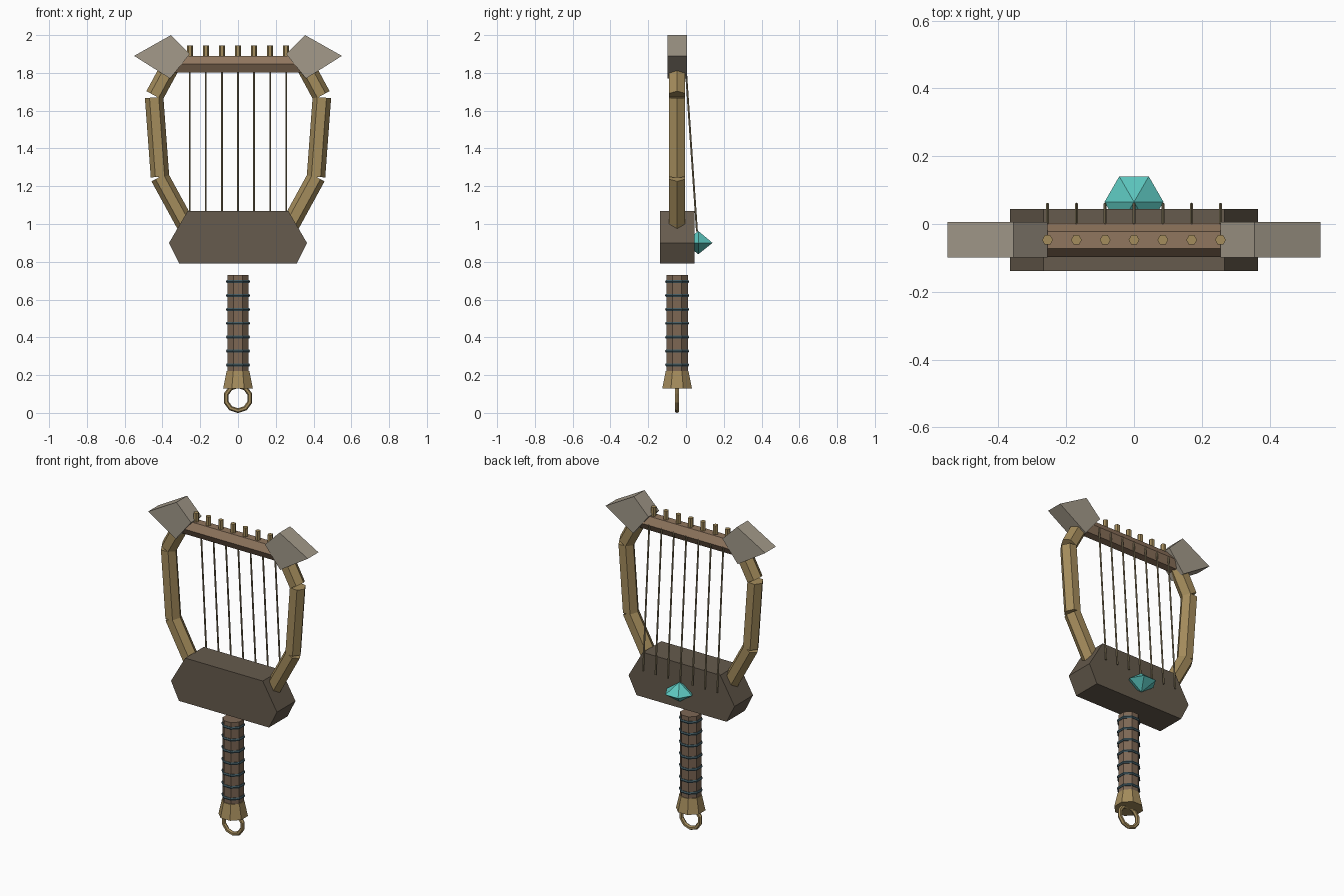
import bpy, bmesh, math
from mathutils import Vector, Matrix

if "Cube" in bpy.data.objects:
    bpy.data.objects.remove(bpy.data.objects["Cube"], do_unlink=True)

MID = -0.047  # depth of the frame's centre plane


def material(name, rgb):
    lin = [((c / 255 + 0.055) / 1.055) ** 2.4 for c in rgb] + [1.0]
    m = bpy.data.materials.new(name)
    m.use_nodes = True
    m.diffuse_color = lin
    m.node_tree.nodes["Principled BSDF"].inputs["Base Color"].default_value = lin
    return m


GOLD = material("aged gold", (164, 140, 92))
WOOD = material("bar wood", (144, 118, 94))
DARK = material("dark wood", (102, 91, 77))
STONE = material("pale stone", (163, 154, 138))
GRIP = material("grip leather", (125, 103, 84))
BAND = material("blue grey band", (66, 90, 98))
GEM = material("turquoise gem", (92, 198, 190))
STRING = material("string", (150, 136, 104))


def finish(name, bm, mat):
    bmesh.ops.recalc_face_normals(bm, faces=bm.faces)
    mesh = bpy.data.meshes.new(name)
    bm.to_mesh(mesh)
    bm.free()
    mesh.materials.append(mat)
    obj = bpy.data.objects.new(name, mesh)
    bpy.context.collection.objects.link(obj)
    return obj


def rod(name, a, b, r1, r2, sides, mat, spin=0.0):
    """Faceted rod or cone between two points."""
    a, b = Vector(a), Vector(b)
    bm = bmesh.new()
    bmesh.ops.create_cone(bm, cap_ends=True, segments=sides, radius1=r1,
                          radius2=r2, depth=(b - a).length)
    turn = (b - a).to_track_quat('Z', 'Y').to_matrix().to_4x4()
    bm.transform(Matrix.Translation((a + b) / 2) @ turn @ Matrix.Rotation(spin, 4, 'Z'))
    return finish(name, bm, mat)


def slab(name, outline, y0, y1, mat):
    """Outline in x and z, pushed through in y."""
    bm = bmesh.new()
    face = bm.faces.new([bm.verts.new((x, y0, z)) for x, z in outline])
    out = bmesh.ops.extrude_face_region(bm, geom=[face])
    moved = [v for v in out["geom"] if isinstance(v, bmesh.types.BMVert)]
    bmesh.ops.translate(bm, verts=moved, vec=(0, y1 - y0, 0))
    return finish(name, bm, mat)


def ring(name, centre, major, minor, sides, minor_sides, mat, upright=False):
    """Faceted torus, flat or standing."""
    bm = bmesh.new()
    loops = []
    for i in range(sides):
        a = 2 * math.pi * (i + 0.5) / sides
        loop = []
        for j in range(minor_sides):
            b = 2 * math.pi * j / minor_sides
            r = major + minor * math.cos(b)
            loop.append(bm.verts.new((r * math.cos(a), r * math.sin(a), minor * math.sin(b))))
        loops.append(loop)
    for i in range(sides):
        p, q = loops[i], loops[(i + 1) % sides]
        for j in range(minor_sides):
            k = (j + 1) % minor_sides
            bm.faces.new((p[j], q[j], q[k], p[k]))
    if upright:
        bm.transform(Matrix.Rotation(math.pi / 2, 4, 'X'))
    bm.transform(Matrix.Translation(centre))
    return finish(name, bm, mat)


# Sound box
half = [(0.31, 0.79), (0.365, 0.90), (0.267, 1.068)]
slab("sound_box", half + [(-x, z) for x, z in reversed(half)], -0.138, 0.044, DARK)

# Arms and end caps, left and right
arm = [((0.257, 0.96), (0.415, 1.249)),
       ((0.413, 1.25), (0.444, 1.67)),
       ((0.442, 1.68), (0.355, 1.84))]
cap = [(0.255, 1.90), (0.355, 2.0), (0.55, 1.89), (0.36, 1.77)]
for side, s in (("left", 1), ("right", -1)):
    for part, (p, q) in zip(("lower", "middle", "upper"), arm):
        rod(f"{side}_arm_{part}", (s * p[0], MID, p[1]), (s * q[0], MID, q[1]),
            0.049, 0.049, 6, GOLD)
    slab(f"{side}_cap", [(s * x, z) for x, z in cap], -0.099, 0.006, STONE)

# Crossbar with flat top
rod("crossbar", (-0.33, MID, 1.846), (0.33, MID, 1.846), 0.05, 0.05, 6, WOOD, math.pi / 2)

# Tuning pegs and strings
for i in range(7):
    x = (i - 3) * 0.085
    rod(f"peg_{i + 1}", (x, MID, 1.87), (x, MID, 1.944), 0.016, 0.016, 6, GOLD, math.pi / 2)
    rod(f"string_{i + 1}", (x, -0.003, 1.85), (x, 0.058, 0.96), 0.005, 0.005, 6, STRING)

# Gem on the back
rod("gem_top", (0, 0.065, 0.90), (0, 0.065, 0.963), 0.087, 0, 6, GEM, math.pi / 2)
rod("gem_bottom", (0, 0.065, 0.90), (0, 0.065, 0.84), 0.087, 0, 6, GEM, math.pi / 2)

# Grip with bands, flared pommel and hanging ring
EIGHTH = math.pi / 8
rod("grip", (0, MID, 0.21), (0, MID, 0.73), 0.061, 0.061, 8, GRIP, EIGHTH)
for i in range(7):
    ring(f"band_{i + 1}", (0, MID, 0.254 + i * 0.0735), 0.06, 0.009, 8, 6, BAND)
rod("pommel", (0, MID, 0.13), (0, MID, 0.222), 0.085, 0.065, 8, GOLD, EIGHTH)
ring("hanging_ring", (0, MID, 0.078), 0.066, 0.013, 10, 6, GOLD, upright=True)
